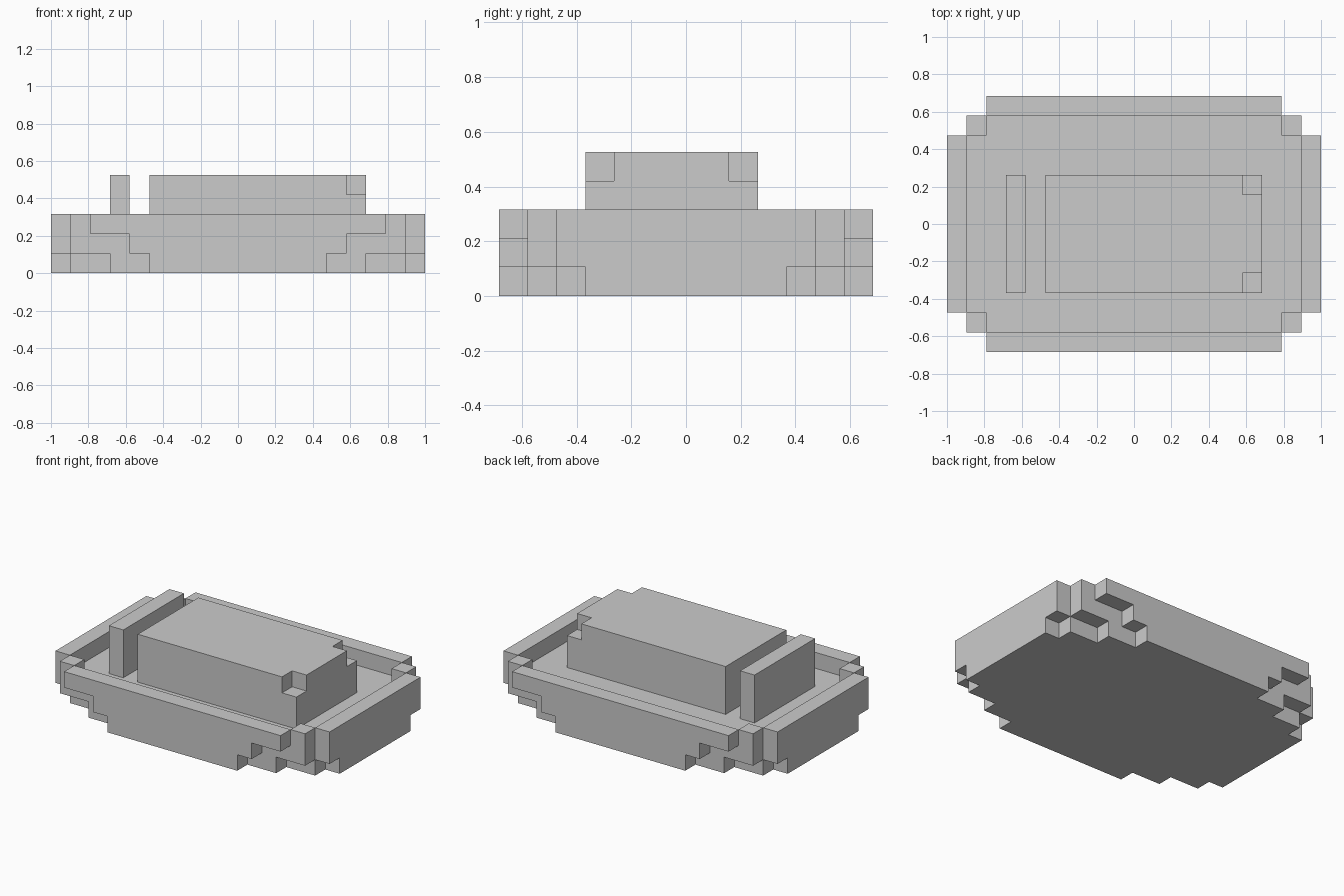
import bpy, bmesh
from math import radians
from mathutils import Vector

if "Cube" in bpy.data.objects:
    bpy.data.objects.remove(bpy.data.objects["Cube"])

NX, NY, S = 19, 13, 2 / 19          # block grid and block size


def layer(insets, k):
    """Rounded slab: insets = how far the outermost rows are shortened."""
    cells = set()
    for j in range(NY):
        edge = min(j, NY - 1 - j)
        cut = insets[edge] if edge < len(insets) else 0
        cells |= {(i, j, k) for i in range(cut, NX - cut)}
    return cells


def box(i0, i1, j0, j1, k0, k1):
    return {(i, j, k) for i in range(i0, i1 + 1)
            for j in range(j0, j1 + 1) for k in range(k0, k1 + 1)}


# Dish: two widening solid layers topped by a thin rim
rim = layer([2, 1], 2) - box(2, 16, 1, 11, 2, 2) - box(1, 17, 2, 10, 2, 2)
dish = layer([5, 3, 1], 0) | layer([4, 1], 1) | rim

# Contents: a long block with two chipped corners and one cut slice
block = box(5, 15, 3, 8, 2, 4) - {(15, 3, 4), (15, 8, 4)}
cut_slice = box(3, 3, 3, 8, 2, 4)

parts = {"dish": dish, "block": block, "cut_slice": cut_slice}
solid = set().union(*parts.values())


def build(name, cells):
    """Skin the exposed sides of the cells, then merge flat areas."""
    bm = bmesh.new()
    verts = {}

    def vert(p):
        key = tuple(round(c) for c in p)
        if key not in verts:
            x, y, z = key
            verts[key] = bm.verts.new(((x - NX / 2) * S, (y - NY / 2) * S, z * S))
        return verts[key]

    for c in sorted(cells):
        for axis in range(3):
            for sign in (-1, 1):
                n = Vector((0, 0, 0))
                n[axis] = sign
                if tuple(int(a + b) for a, b in zip(c, n)) in solid:
                    continue
                u = Vector((0, 0, 0))
                u[(axis + 1) % 3] = 1
                v = n.cross(u)
                mid = Vector(c) + Vector((.5, .5, .5)) + n / 2
                bm.faces.new([vert(mid + (a * u + b * v) / 2) for a, b in
                              ((-1, -1), (1, -1), (1, 1), (-1, 1))])
    bmesh.ops.dissolve_limit(bm, angle_limit=radians(1),
                             verts=bm.verts[:], edges=bm.edges[:])
    mesh = bpy.data.meshes.new(name)
    bm.to_mesh(mesh)
    bm.free()
    bpy.context.collection.objects.link(bpy.data.objects.new(name, mesh))


for name, cells in parts.items():
    build(name, cells)
